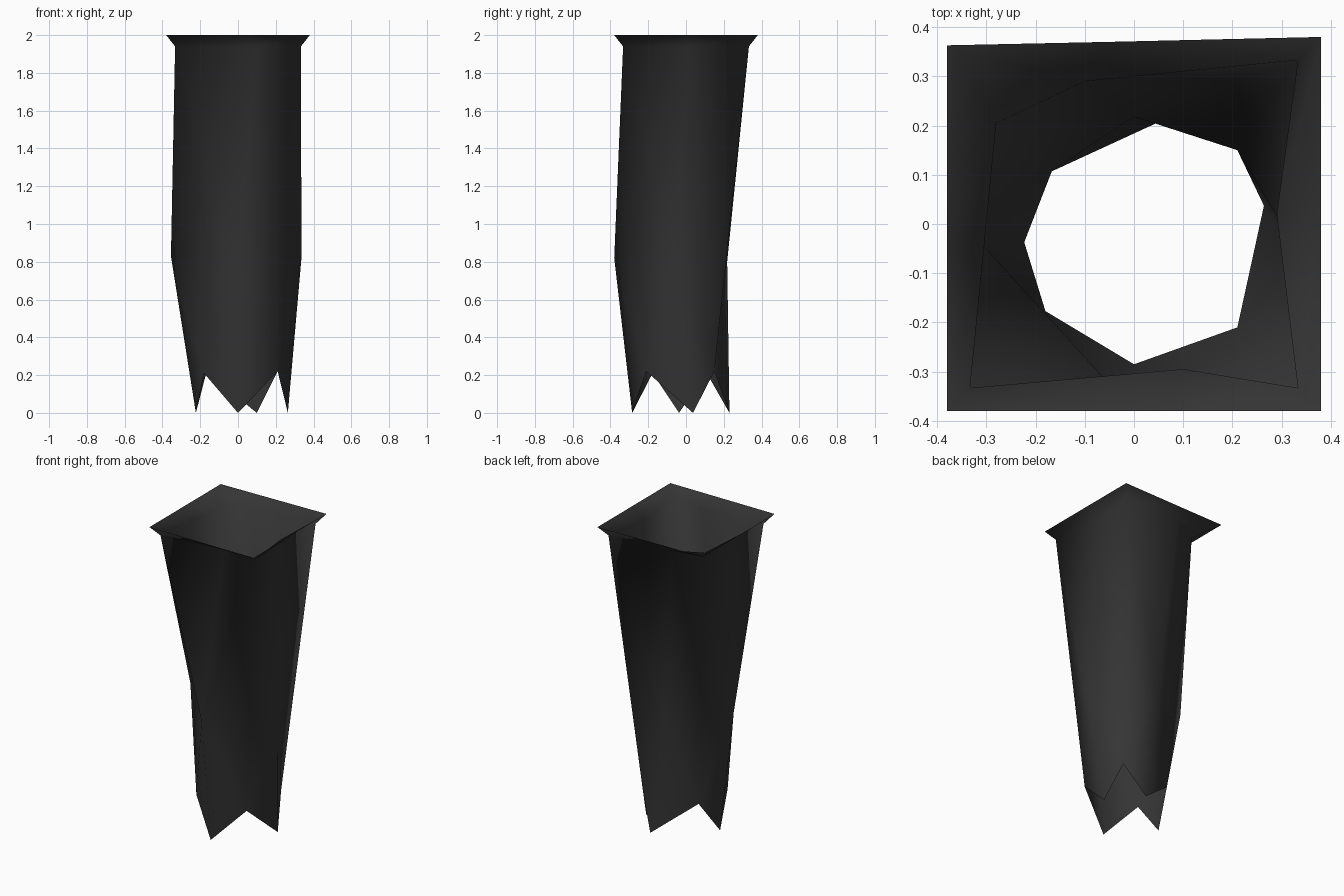
import bpy, bmesh

if "Cube" in bpy.data.objects:
    bpy.data.objects.remove(bpy.data.objects["Cube"])

mat = bpy.data.materials.new("charcoal cloth")
mat.diffuse_color = (0.035, 0.035, 0.035, 1)
mat.use_nodes = True
mat.node_tree.nodes["Principled BSDF"].inputs["Base Color"].default_value = mat.diffuse_color

# Rings run counter-clockwise from the front-left corner
rim = [(-.38, -.38), (.05, -.38), (.38, -.38), (.38, .02),
       (.38, .38), (-.05, .37), (-.38, .363), (-.38, -.05)]
neck = [(-.333, -.333), (.1, -.295), (.333, -.333), (.29, .02),
        (.333, .333), (-.1, .29), (-.28, .205), (-.305, -.05)]
# Twisted waist: front, right, back, left
waist = [(0, -.38, .82), (.336, -.06, .82), (0, .218, .8), (-.355, .01, .83)]
tips = [(0, -.285), (.264, .037), (.1, .23), (-.223, -.037)]
notches = [(-.18, -.177, .21), (.21, -.21, .22), (.21, .15, .22), (-.167, .107, .215)]

bm = bmesh.new()


def ring(points, z=None):
    return [bm.verts.new((p[0], p[1], p[2] if z is None else z)) for p in points]


R, N, W = ring(rim, 2), ring(neck, 1.94), ring(waist)
T, V = ring(tips, 0), ring(notches)

# Flared rim
for i in range(8):
    j = (i + 1) % 8
    bm.faces.new((N[i], N[j], R[j], R[i]))

for k in range(4):
    n = (k + 1) % 4
    a, m, b = N[2 * k], N[2 * k + 1], N[(2 * k + 2) % 8]
    # Upper wall
    bm.faces.new((W[k], m, a))
    bm.faces.new((W[k], b, m))
    # Corner between waist points: straight fold, or creased at the front left
    if k < 3:
        bm.faces.new((W[k], V[n], b))
        bm.faces.new((V[n], W[n], b))
    else:
        bm.faces.new((W[k], W[n], b))
        bm.faces.new((W[k], V[n], W[n]))
    # Pointed hem
    bm.faces.new((V[k], T[k], W[k]))
    bm.faces.new((T[k], V[n], W[k]))

bmesh.ops.recalc_face_normals(bm, faces=bm.faces)
for f in bm.faces:
    f.smooth = True
mesh = bpy.data.meshes.new("ragged_sleeve")
bm.to_mesh(mesh)
bm.free()
mesh.materials.append(mat)
sleeve = bpy.data.objects.new("ragged_sleeve", mesh)
bpy.context.collection.objects.link(sleeve)
